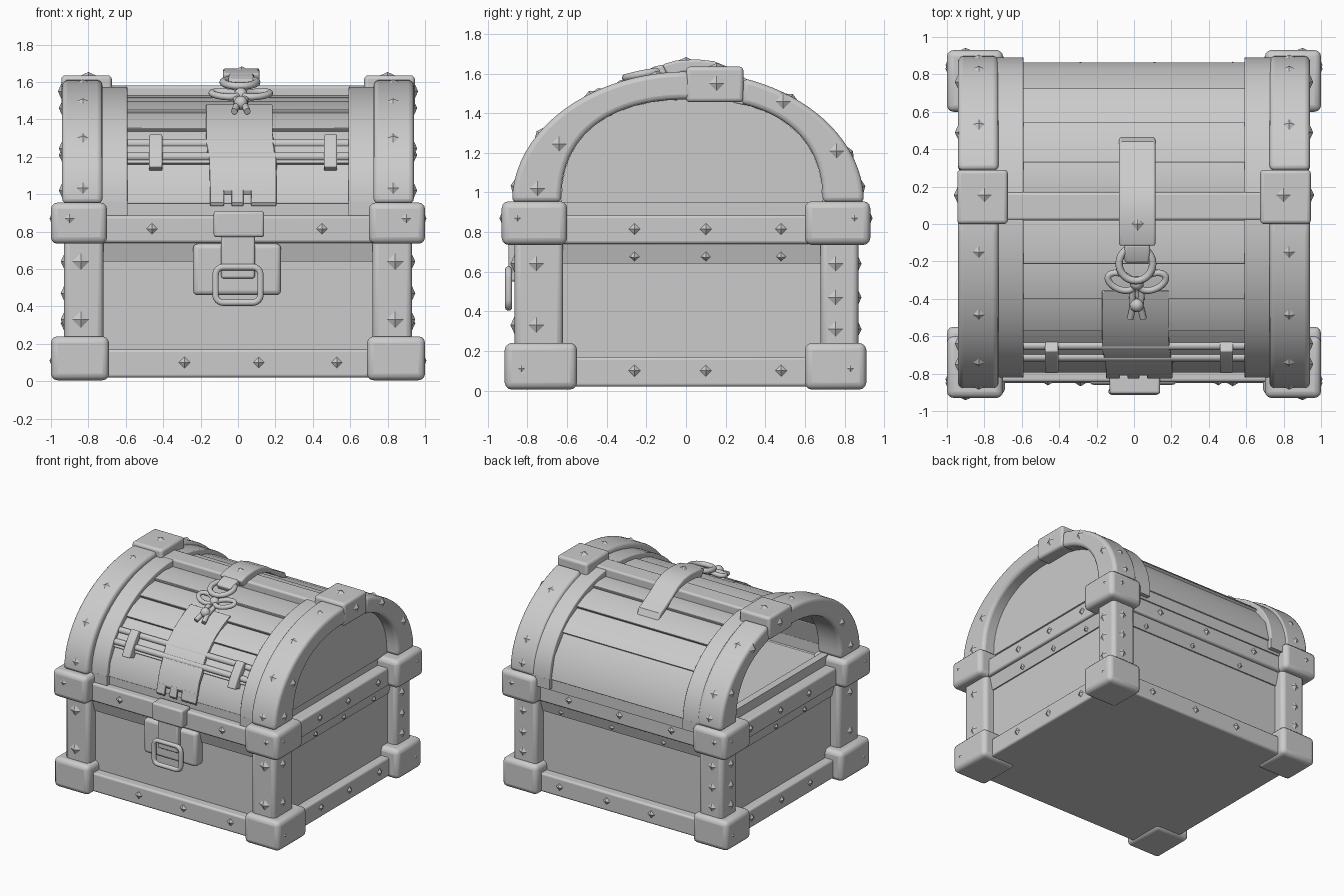
import bpy, bmesh, math
from mathutils import Vector

cube = bpy.data.objects.get("Cube")
if cube:
    bpy.data.objects.remove(cube, do_unlink=True)

clay = bpy.data.materials.new("plain_grey")
clay.use_nodes = True
GREY = (0.6, 0.6, 0.6, 1)
clay.diffuse_color = GREY
clay.node_tree.nodes["Principled BSDF"].inputs["Base Color"].default_value = GREY

# Lid ellipses: centre y, half depth, rise above the base height
BASE = 0.95
STRAP, INNER, PLANK = (0.01, 0.888, 0.66), (0.035, 0.855, 0.625), (0.035, 0.822, 0.585)


def finish(name, bm, bevel=0.0, smooth=True):
    bmesh.ops.recalc_face_normals(bm, faces=bm.faces)
    mesh = bpy.data.meshes.new(name)
    bm.to_mesh(mesh)
    bm.free()
    mesh.materials.append(clay)
    ob = bpy.data.objects.new(name, mesh)
    bpy.context.collection.objects.link(ob)
    if bevel:
        mod = ob.modifiers.new("soft_edges", "BEVEL")
        mod.width, mod.segments, mod.limit_method = bevel, 3, "ANGLE"
        mod.angle_limit = math.radians(40)
    if smooth:
        bpy.ops.object.select_all(action="DESELECT")
        ob.select_set(True)
        bpy.context.view_layer.objects.active = ob
        bpy.ops.object.shade_smooth_by_angle(angle=math.radians(35))
    return ob


def box(name, x, y, z, bevel=0.015):
    bm = bmesh.new()
    bmesh.ops.create_cube(bm, size=1)
    for v in bm.verts:
        v.co = [r[0] + (c + 0.5) * (r[1] - r[0]) for c, r in zip(v.co, (x, y, z))]
    return finish(name, bm, bevel)


def prism(name, outline, x, bevel=0.0):
    """Extrude a closed (y, z) outline between two x positions."""
    bm = bmesh.new()
    face = bm.faces.new([bm.verts.new((x[0], y, z)) for y, z in outline])
    ext = bmesh.ops.extrude_face_region(bm, geom=[face])["geom"]
    for v in ext:
        if isinstance(v, bmesh.types.BMVert):
            v.co.x = x[1]
    return finish(name, bm, bevel)


def arch(t, off=0.0, curve=STRAP):
    c, a, h = curve
    return c - (a + off) * math.cos(t), BASE + (h + off) * math.sin(t)


def at_y(y, curve=STRAP):
    return math.acos(max(-1, min(1, (curve[0] - y) / curve[1])))


def hollow(t):
    """Inner edge of the heavy end arches."""
    c, s = math.cos(t), math.sin(t)
    return 0.03 - 0.66 * math.copysign(abs(c) ** 0.85, c), BASE + 0.52 * max(s, 0) ** 0.85


def band(name, x, t0, t1, over, under, n=16, bevel=0.008):
    """Strip between two curves that follow the lid."""
    ts = [t0 + (t1 - t0) * i / n for i in range(n + 1)]
    return prism(name, [over(t) for t in ts] + [under(t) for t in reversed(ts)], x, bevel)


def sheet(name, x, top, thick, bevel=0.004):
    """Strip with a free (y, z) upper line and even vertical thickness."""
    return prism(name, top + [(y + thick * 0.5, z - thick) for y, z in reversed(top)], x, bevel)


def tube(name, pts, r, closed=False):
    cu = bpy.data.curves.new(name, "CURVE")
    cu.dimensions, cu.bevel_depth, cu.bevel_resolution = "3D", r, 3
    cu.use_fill_caps = True
    sp = cu.splines.new("POLY")
    sp.points.add(len(pts) - 1)
    for p, co in zip(sp.points, pts):
        p.co = (*co, 1)
    sp.use_cyclic_u, sp.use_smooth = closed, True
    cu.materials.append(clay)
    ob = bpy.data.objects.new(name, cu)
    bpy.context.collection.objects.link(ob)


def stud(pos, normal, r=0.048, rise=0.018):
    """Four-sided pyramid rivet."""
    bm = bmesh.new()
    bmesh.ops.create_cone(bm, segments=4, radius1=r, radius2=0, depth=0.022, cap_ends=True)
    n = Vector(normal).normalized()
    q = n.to_track_quat("Z", "Y")
    for v in bm.verts:
        v.co = q @ v.co + Vector(pos) + n * (rise - 0.011)
    finish("rivet", bm, smooth=False)


# Body panels and floors
box("chest_floor", (-0.86, 0.86), (-0.8, 0.8), (0.02, 0.08))
box("inner_lid_floor", (-0.82, 0.82), (-0.76, 0.8), (0.84, 0.88))
for s in (-1, 1):
    box("long_panel", (-0.82, 0.82), sorted((s * 0.78, s * 0.74)), (0.05, 0.88), 0)
    box("end_panel", sorted((s * 0.85, s * 0.81)), (-0.76, 0.76), (0.05, 0.88), 0)
    # Rails around the bottom and the rim
    for label, d, e, z in (("bottom_rail", 0.85, 0.92, (0.02, 0.17)),
                           ("rim_rail", 0.845, 0.91, (0.74, 0.885))):
        box("long_" + label, (-0.8, 0.8), sorted((s * d, s * (d - 0.14))), z)
        box("end_" + label, sorted((s * e, s * (e - 0.14))), (-0.7, 0.72), z)
    # Under rails lean inward toward the panels
    prism("long_under_rail", [(s * 0.7, 0.76), (s * 0.825, 0.76), (s * 0.79, 0.64), (s * 0.7, 0.64)],
          (-0.8, 0.8))
    lean = box("end_under_rail", sorted((s * 0.78, s * 0.89)), (-0.72, 0.74), (0.64, 0.76), 0)
    for v in lean.data.vertices:
        if v.co.z < 0.7 and abs(v.co.x) > 0.8:
            v.co.x = s * 0.86
    box("lid_end_sill", sorted((s * 0.82, s * 0.76)), (-0.7, 0.74), (0.86, 0.96), 0)

# Posts, corner blocks and their rivets
for sx in (-1, 1):
    for front, post, low, mid in ((True, (-0.865, -0.62), (-0.915, -0.55), (-0.93, -0.6)),
                                  (False, (0.68, 0.87), (0.6, 0.91), (0.6, 0.93))):
        sy = -1 if front else 1
        box("corner_post", sorted((sx * 0.93, sx * 0.72)), post, (0.2, 0.78), 0.03)
        box("bottom_corner", sorted((sx, sx * 0.69)), low, (0.005, 0.24), 0.035)
        box("rim_corner", sorted((sx, sx * 0.7)), mid, (0.735, 0.955), 0.035)
        stud((sx * 0.9, sy * 0.93, 0.87), (0, sy, 0), rise=0.012)
        stud((sx * 0.99, sy * 0.85, 0.87), (sx, 0, 0))
        stud((sx * 0.99, sy * 0.83, 0.11), (sx, 0, 0))
        for z in ((0.33, 0.64) if front else (0.31, 0.47, 0.64)):
            stud((sx * 0.93, sy * 0.755, z), (sx, 0, 0))
            stud((sx * 0.84, sy * 0.868, z), (0, sy, 0))
    for y in (-0.26, 0.1, 0.48):
        stud((sx * 0.92, y, 0.1), (sx, 0, 0), 0.036)
        stud((sx * 0.91, y, 0.815), (sx, 0, 0), 0.036)
        stud((sx * 0.87, y, 0.675), (sx, 0, -0.3), 0.028)
        stud((y * 1.1, sx * 0.85, 0.1), (0, sx, 0), 0.036)
    for x in (-0.46, 0.0, 0.45):
        if sx > 0 or x:
            stud((x, sx * 0.845, 0.815), (0, sx, 0), 0.036)
        if sx > 0:
            stud((x + 0.1, 0.80, 0.675), (0, 1, -0.3), 0.028)

# Lid planks of uneven width, each slightly lapped over the next
edges = (-0.787, -0.73, -0.57, -0.4, -0.21, 0.02, 0.17, 0.33, 0.54, 0.72, 0.857)
for y0, y1 in zip(edges, edges[1:]):
    t0, t1 = at_y(y0, PLANK), at_y(y1, PLANK)
    a, b = (0.008, -0.012) if y0 < 0.1 else (-0.012, 0.008)
    prism("lid_plank", [arch(t0, a, PLANK), arch((t0 + t1) / 2, 0.004, PLANK), arch(t1, b, PLANK),
                        arch(t1, -0.06, PLANK), arch(t0, -0.06, PLANK)], (-0.74, 0.74), 0.006)
for y in ((-0.787, -0.72), (0.78, 0.855)):
    box("lid_sill", (-0.74, 0.74), y, (0.86, 0.97), 0)
box("ridge_beam", (-0.72, 0.72), (0.02, 0.17), (1.48, 1.58))

# Lid end arches: heavy strap, thinner inner strap with feet, cap block
for s in (-1, 1):
    outer_x = sorted((s * 0.94, s * 0.725))
    inner_x = sorted((s * 0.75, s * 0.59))
    band("front_arch", outer_x, 0, at_y(0.02), arch, hollow, 20, 0.025)
    band("back_arch", outer_x, at_y(0.29), math.pi, arch, hollow, 20, 0.025)
    band("inner_strap", inner_x, 0, math.pi, lambda t: arch(t, 0, INNER),
         lambda t: arch(t, -0.08, INNER), 32)
    for y in ((-0.82, -0.73), (0.79, 0.89)):
        box("inner_strap_foot", inner_x, y, (0.88, 0.96), 0)
    box("arch_cap", sorted((s * 0.945, s * 0.675)), (0, 0.29), (1.455, 1.635), 0.02)
    stud((s * 0.945, 0.155, 1.55), (s, 0, 0))
    stud((s * 0.8, 0.155, 1.635), (0, 0, 1))
    for t in (0.125, 0.56, 0.98, 1.39, 2.2, 2.75, 3.02):
        y, z = arch(t)
        stud((s * 0.83, y, z), (0, -math.cos(t) / STRAP[1], math.sin(t) / STRAP[2]), rise=0.014)
    for y, z in ((-0.75, 1.02), (-0.64, 1.245), (0.49, 1.46), (0.76, 1.21)):
        stud((s * 0.94, y, z), (s, 0, 0))

# One closed lid end; the opposite arch stays open
prism("lid_end_board", [hollow(math.pi * i / 24) for i in range(25)], (0.8, 0.84))

# Twin rods with clamps across the lid front
for y, z in ((-0.65, 1.27), (-0.71, 1.2)):
    tube("lid_rod", [(-0.74, y, z), (0.74, y, z)], 0.024)
for x in (-0.44, 0.495):
    band("rod_clamp", (x - 0.035, x + 0.035), 0.31, 0.62, lambda t: arch(t, 0.055, PLANK),
         lambda t: arch(t, -0.02, PLANK), 6)

# Curved plate hanging over the lid front, flared, with a notched lower edge
plate = sheet("hanging_plate", (-0.17, 0.185),
              [(-0.36, 1.48), (-0.44, 1.445), (-0.53, 1.395), (-0.61, 1.335), (-0.68, 1.27),
               (-0.74, 1.19), (-0.785, 1.11), (-0.81, 1.02)], 0.025)
for v in plate.data.vertices:
    if v.co.z < 1.2:
        v.co.x += 0.02
for x in ((-0.15, -0.075), (-0.035, 0.03), (0.07, 0.205)):
    sheet("plate_tab", x, [(-0.808, 1.03), (-0.825, 0.955)], 0.02)

# Latch: buckle, lock plate, tongue and pull ring
box("latch_buckle", (-0.13, 0.14), (-0.91, -0.8), (0.77, 0.91), 0.015)
box("lock_plate", (-0.24, 0.23), (-0.86, -0.72), (0.46, 0.735), 0.025)
box("latch_tongue", (-0.09, 0.09), (-0.895, -0.8), (0.55, 0.8), 0.012)
ring = []
for cx, cz, a0 in ((0.08, 0.57, 0), (-0.08, 0.57, 90), (-0.08, 0.46, 180), (0.08, 0.46, 270)):
    for k in range(5):
        a = math.radians(a0 + k * 22.5)
        ring.append((cx + 0.04 * math.cos(a), -0.895, cz + 0.04 * math.sin(a)))
tube("pull_ring", ring, 0.018, True)

# Strap over the lid top, dipping onto the planks behind
sheet("top_strap", (-0.08, 0.115), [(-0.12, 1.645), (-0.05, 1.665), (0.05, 1.672), (0.14, 1.662),
                                    (0.22, 1.63), (0.3, 1.575), (0.37, 1.535), (0.44, 1.5)], 0.06, 0.012)
sheet("top_strap_tip", (-0.05, 0.085), [(-0.21, 1.61), (-0.16, 1.635), (-0.11, 1.647)], 0.045, 0.012)
stud((0.02, 0.0, 1.668), (0, 0, 1), rise=0.015)


def on_lid(x, y, off):
    return (x, *arch(at_y(y), off))


# Ring, bow loops, tails and knot lying on the lid
circle = [math.tau * i / 24 for i in range(24)]
tube("strap_ring", [on_lid(0.01 + 0.09 * math.cos(a), -0.21 + 0.09 * math.sin(a), 0.01)
                    for a in circle], 0.02, True)
for s in (-1, 1):
    tube("bow_loop", [on_lid(0.015 + s * (0.085 + 0.07 * math.cos(a)),
                             -0.32 + 0.045 * math.sin(a) + 0.02 * math.cos(a), -0.03)
                      for a in circle], 0.018, True)
    tube("bow_tail", [on_lid(0.015 + s * x, y, -0.04)
                      for x, y in ((0.005, -0.3), (0.025, -0.38), (0.02, -0.46), (0.035, -0.53))], 0.018)
for y in (-0.33, -0.45):
    bm = bmesh.new()
    bmesh.ops.create_uvsphere(bm, u_segments=14, v_segments=8, radius=0.037)
    bmesh.ops.translate(bm, verts=bm.verts, vec=on_lid(0.015, y, -0.03))
    finish("bow_knot", bm)
